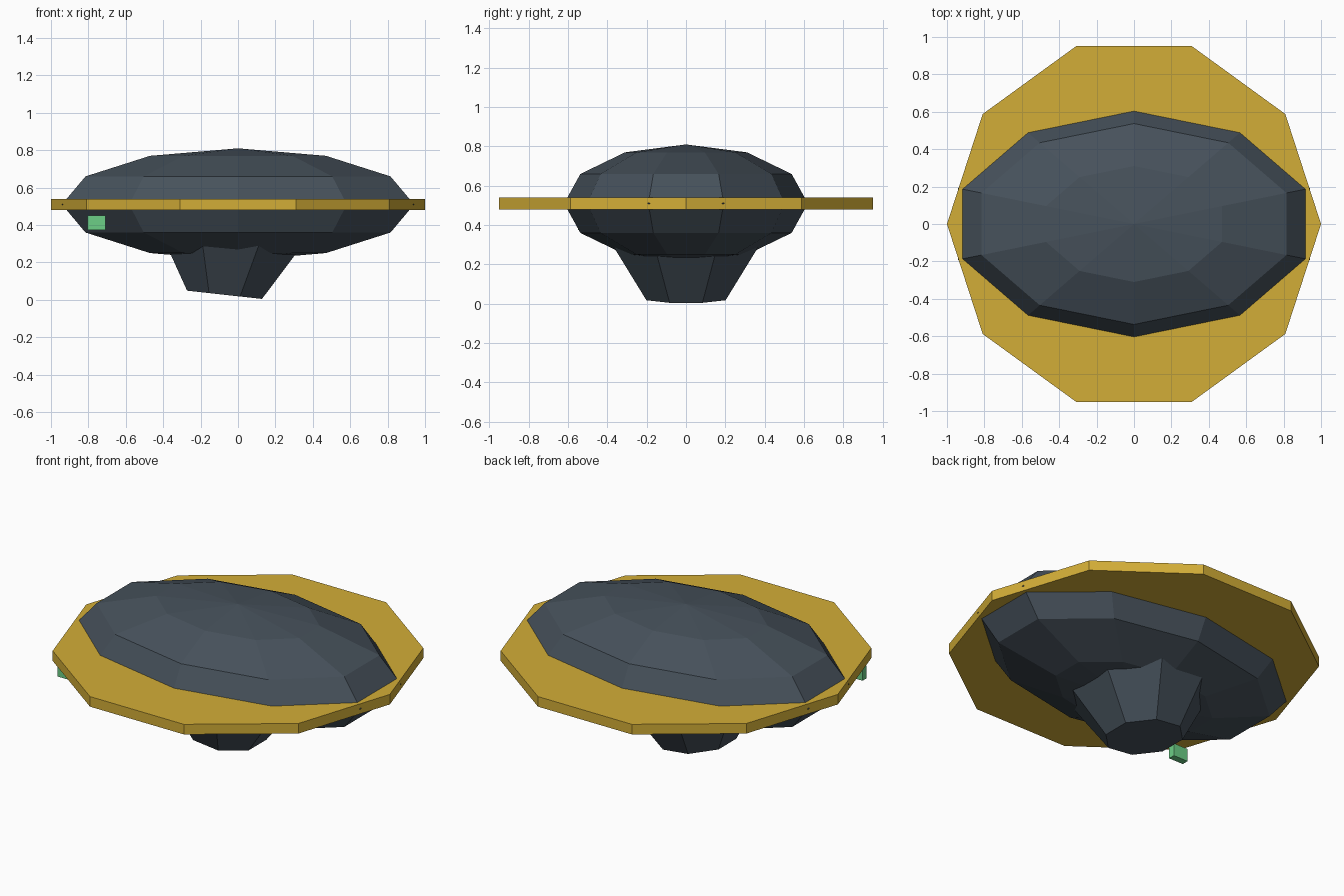
import bpy
import bmesh
from math import sin, cos, pi, radians
from mathutils import Matrix

cube = bpy.data.objects.get("Cube")
if cube:
    bpy.data.objects.remove(cube, do_unlink=True)


def material(name, rgb):
    mat = bpy.data.materials.new(name)
    mat.use_nodes = True
    mat.diffuse_color = (*rgb, 1)
    mat.node_tree.nodes["Principled BSDF"].inputs["Base Color"].default_value = (*rgb, 1)
    return mat


slate = material("dark slate", (0.062, 0.083, 0.105))
gold = material("gold", (0.65, 0.42, 0.038))
green = material("light green", (0.15, 0.62, 0.24))


def add_object(name, bm, mat, matrix):
    """Turn a bmesh into a flat-shaded object."""
    bm.transform(matrix)
    bmesh.ops.recalc_face_normals(bm, faces=bm.faces)
    mesh = bpy.data.meshes.new(name)
    bm.to_mesh(mesh)
    bm.free()
    mesh.materials.append(mat)
    obj = bpy.data.objects.new(name, mesh)
    bpy.context.collection.objects.link(obj)
    return obj


def lathe(name, profile, sides, phase, mat, matrix):
    """Revolve (radius, height) points; a zero radius makes a pole."""
    bm = bmesh.new()
    rings = []
    for r, z in profile:
        count = sides if r > 0 else 1
        rings.append([bm.verts.new((r * cos(phase + 2 * pi * i / sides),
                                    r * sin(phase + 2 * pi * i / sides), z))
                      for i in range(count)])
    for low, high in zip(rings, rings[1:]):
        for i in range(sides):
            j = i + 1
            quad = [low[i % len(low)], low[j % len(low)],
                    high[j % len(high)], high[i % len(high)]]
            bm.faces.new(list(dict.fromkeys(quad)))
    for ring in (rings[0], rings[-1]):
        if len(ring) > 1:
            bm.faces.new(ring)
    return add_object(name, bm, mat, matrix)


# Flattened oval hull with six latitude bands
steps = 6
arc = [(sin(pi * i / steps) if 0 < i < steps else 0, -cos(pi * i / steps))
       for i in range(steps + 1)]
lathe("hull", arc, 10, pi / 2, slate,
      Matrix.Translation((0, 0, 0.51)) @ Matrix.Diagonal((0.99, 0.62, 0.3, 1)))

# Ten-sided disc around the hull
lathe("rim_disc", [(1, 0.48), (1, 0.54)], 10, 0, gold, Matrix.Identity(4))

# Tilted tapering foot under the hull
lathe("foot", [(0.218, 0), (0.43, 0.33)], 8, pi / 8, slate,
      Matrix.Translation((-0.072, 0, 0.027)) @ Matrix.Rotation(radians(6.3), 4, "Y"))

# Small lamp beside the hull
bm = bmesh.new()
bmesh.ops.create_cube(bm, size=1)
add_object("lamp", bm, green,
           Matrix.Translation((-0.757, -0.53, 0.412)) @ Matrix.Diagonal((0.096, 0.04, 0.076, 1)))
